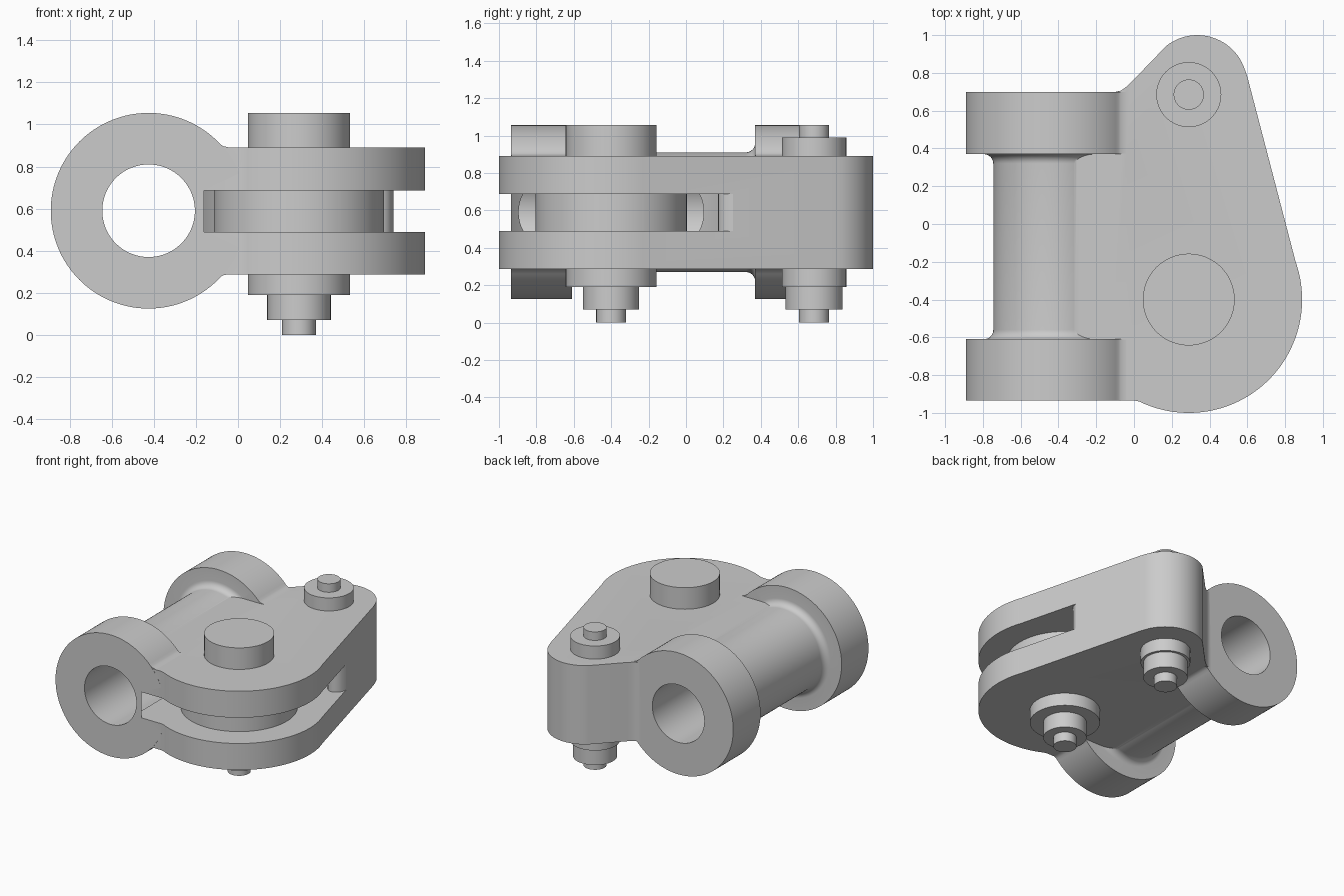
import bpy, bmesh
from math import sin, cos, pi, radians, sqrt
from mathutils import Matrix

if "Cube" in bpy.data.objects:
    bpy.data.objects.remove(bpy.data.objects["Cube"])


def finish(name, bm, matrix=None):
    if matrix:
        bm.transform(matrix)
    bmesh.ops.recalc_face_normals(bm, faces=bm.faces[:])
    me = bpy.data.meshes.new(name)
    bm.to_mesh(me)
    bm.free()
    ob = bpy.data.objects.new(name, me)
    bpy.context.collection.objects.link(ob)
    return ob


def prism(name, pts, a, b, matrix=None):
    """Extrude an outline in local xy from local z = a to b."""
    bm = bmesh.new()
    lo = [bm.verts.new((x, y, a)) for x, y in pts]
    hi = [bm.verts.new((x, y, b)) for x, y in pts]
    bm.faces.new(lo)
    bm.faces.new(hi)
    n = len(pts)
    for i in range(n):
        j = (i + 1) % n
        bm.faces.new((lo[i], lo[j], hi[j], hi[i]))
    return finish(name, bm, matrix)


def lathe(name, profile, matrix, n=96):
    """Revolve (radius, height) steps about local z, with flat end caps."""
    bm = bmesh.new()
    rings = [[bm.verts.new((r * cos(2 * pi * i / n), r * sin(2 * pi * i / n), h))
              for i in range(n)] for r, h in profile]
    for p, q in zip(rings, rings[1:]):
        for i in range(n):
            j = (i + 1) % n
            bm.faces.new((p[i], p[j], q[j], q[i]))
    bm.faces.new(rings[0])
    bm.faces.new(rings[-1])
    return finish(name, bm, matrix)


def arc(cx, cy, r, a, b, n):
    return [(cx + r * cos(radians(a + (b - a) * i / n)),
             cy + r * sin(radians(a + (b - a) * i / n))) for i in range(n + 1)]


def activate(ob):
    bpy.ops.object.select_all(action='DESELECT')
    ob.select_set(True)
    bpy.context.view_layer.objects.active = ob


def smooth(ob):
    activate(ob)
    bpy.ops.object.shade_smooth_by_angle(angle=radians(30))


def boolean(ob, other, op):
    activate(ob)
    m = ob.modifiers.new(op, 'BOOLEAN')
    m.operation, m.solver, m.object = op, 'EXACT', other
    bpy.ops.object.modifier_apply(modifier=m.name)
    bpy.data.objects.remove(other)


BX, BZ = -0.425, 0.59          # hinge axis
PX, PY = 0.29, -0.40           # roller axis

# Plate outline
outline = [(BX, -0.934), (0.0, -0.934), (0.03, -0.94)]
outline += arc(PX, PY, 0.6, 246, 379.5, 56)
# rounded upper corner and the flare into the rear lug
outline += [(0.60, 0.78)] + arc(0.335, 0.735, 0.265, 18, 128, 24)
outline += [(-0.02, 0.745), (-0.045, 0.723), (-0.07, 0.706), (-0.10, 0.699), (BX, 0.699)]
body = prism("hinge_body", outline, 0.287, 0.89)

# Hinge barrel: two lugs with a filleted hub between them
to_y = Matrix.Translation((BX, 0, BZ)) @ Matrix.Rotation(-pi / 2, 4, 'X')
profile = [(0.465, -0.935), (0.465, -0.61)]
profile += [(r, y) for r, y in arc(0.37, -0.56, 0.05, 270, 180, 8)]
profile += [(r, y) for r, y in arc(0.37, 0.32, 0.05, 180, 90, 8)]
profile += [(0.465, 0.37), (0.465, 0.70)]
boolean(body, lathe("barrel", profile, to_y, 128), 'UNION')

# Blends from the lugs to the plate, same above and below
blend = [(-0.135, 0.36), (-0.11, 0.337), (-0.09, 0.319), (-0.07, 0.307), (-0.04, 0.3)]
section = [(x, z) for x, z in blend] + [(x, -z) for x, z in reversed(blend)]
xz = Matrix.Translation((0, 0, BZ)) @ Matrix.Rotation(pi / 2, 4, 'X')
for y0, y1 in ((-0.933, -0.612), (0.372, 0.698)):
    boolean(body, prism("lug_blend", section, -y1, -y0, xz), 'UNION')

# Hinge bore
boolean(body, lathe("bore", [(0.22, -1.2), (0.22, 1.0)], to_y, 96), 'DIFFERENCE')

# Slot around the roller, with a rounded nose at the plate edge
slot = arc(PX, PY, 0.70, 64, 290, 72)
slot += [(1.1, -1.2), (1.1, 0.30), (0.738, 0.25), (0.73, 0.215), (0.712, 0.19),
         (0.69, 0.175), (0.665, 0.17), (0.635, 0.18)]
boolean(body, prism("slot", slot, 0.49, 0.687), 'DIFFERENCE')
smooth(body)

# Roller and stepped pins
steps = {
    "roller": (PX, PY, [(0.405, 0.489), (0.405, 0.688)]),
    "main_pin": (PX, PY, [(0.08, 0), (0.08, 0.07), (0.15, 0.07), (0.15, 0.19),
                          (0.243, 0.19), (0.243, 1.055)]),
    "small_pin": (PX, 0.685, [(0.08, 0), (0.08, 0.07), (0.153, 0.07), (0.153, 0.19),
                              (0.172, 0.19), (0.172, 0.99), (0.08, 0.99), (0.08, 1.055)]),
}
for name, (x, y, prof) in steps.items():
    smooth(lathe(name, prof, Matrix.Translation((x, y, 0)), 72))
